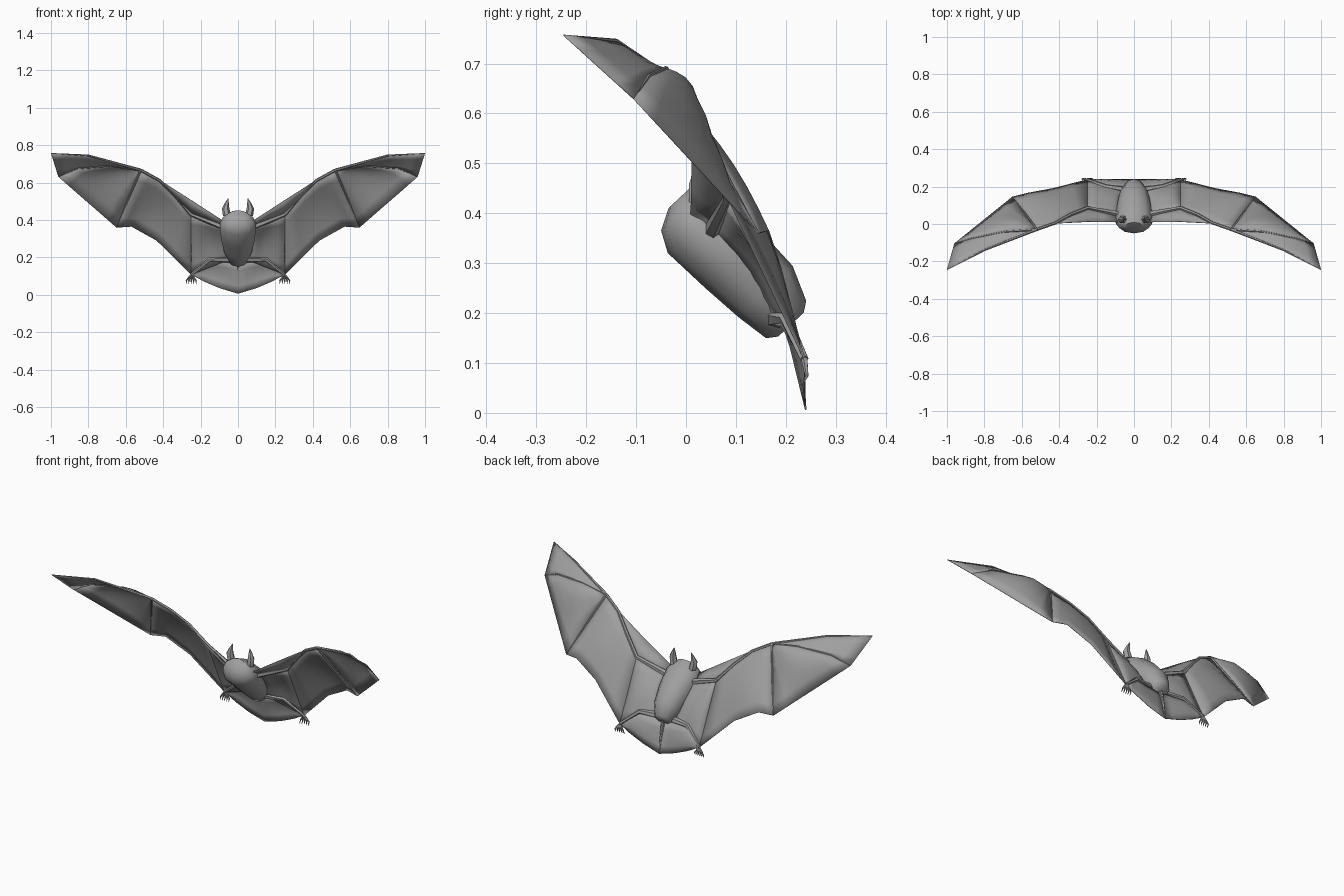
import bpy, bmesh, math
from mathutils import Vector as V

if "Cube" in bpy.data.objects:
    bpy.data.objects.remove(bpy.data.objects["Cube"])

grey = bpy.data.materials.new("bat grey")
grey.diffuse_color = (0.35, 0.35, 0.35, 1)
grey.use_nodes = True
grey.node_tree.nodes["Principled BSDF"].inputs["Base Color"].default_value = grey.diffuse_color


def finish(name, bm, mirror=True, thick=0, angle=40):
    bmesh.ops.remove_doubles(bm, verts=bm.verts, dist=0.0003)
    bmesh.ops.recalc_face_normals(bm, faces=bm.faces)
    me = bpy.data.meshes.new(name)
    bm.to_mesh(me)
    bm.free()
    ob = bpy.data.objects.new(name, me)
    bpy.context.collection.objects.link(ob)
    me.materials.append(grey)
    if thick:
        m = ob.modifiers.new("thickness", "SOLIDIFY")
        m.thickness = thick
        m.offset = 0
    if mirror:
        m = ob.modifiers.new("mirror", "MIRROR")
        m.use_clip = True
    bpy.ops.object.select_all(action='DESELECT')
    ob.select_set(True)
    bpy.context.view_layer.objects.active = ob
    bpy.ops.object.shade_smooth_by_angle(angle=math.radians(angle))
    return ob


def along(pts, t):
    """Point at fraction t of a polyline with evenly weighted segments."""
    f = t * (len(pts) - 1)
    i = min(int(f), len(pts) - 2)
    return V(pts[i]).lerp(V(pts[i + 1]), f - i)


def loft(bm, rings, closed=True, caps=False):
    vs = [[bm.verts.new(p) for p in r] for r in rings]
    n = len(vs[0])
    for a, b in zip(vs, vs[1:]):
        for i in range(n if closed else n - 1):
            j = (i + 1) % n
            bm.faces.new((a[i], a[j], b[j], b[i]))
    if caps:
        bm.faces.new(vs[0])
        bm.faces.new(vs[-1])


def membrane(name, edge_a, edge_b, bulge=(0, 0, 0), nu=6, nv=6, end=False):
    """Thin skin stretched between two polylines, with an optional camber."""
    bm = bmesh.new()
    rows = []
    for i in range(nu + 1):
        u = i / nu
        a, b = along(edge_a, u), along(edge_b, u)
        k = u if end else math.sin(math.pi * u)
        rows.append([a.lerp(b, j / nv) + V(bulge) * k * math.sin(math.pi * j / nv)
                     for j in range(nv + 1)])
    loft(bm, rows, closed=False)
    return finish(name, bm, thick=0.003, angle=30)


def tube(bm, pts, radii, sides=6):
    pts = [V(p) for p in pts]
    rings = []
    for i, p in enumerate(pts):
        d = (pts[min(i + 1, len(pts) - 1)] - pts[max(i - 1, 0)]).normalized()
        x = d.cross(V((0.3, 1, 0.2))).normalized()
        y = d.cross(x)
        rings.append([p + radii[i] * (x * math.cos(a) + y * math.sin(a))
                      for a in (2 * math.pi * k / sides for k in range(sides))])
    loft(bm, rings, caps=True)


def bone(name, pts, radii):
    bm = bmesh.new()
    tube(bm, pts, radii)
    return finish(name, bm)


# Body and head: one tapered form along a tilted axis
# (distance along, height across, half depth, half width)
bm = bmesh.new()
rings = []
for s, n, h, w in [(-.325, .285, .03, .05), (-.302, .27, .057, .083),
                   (-.26, .268, .076, .102), (-.16, .279, .08, .093),
                   (-.07, .283, .075, .078), (0, .275, .055, .052),
                   (.014, .275, .035, .03)]:
    ring = []
    for k in range(10):
        a = 2 * math.pi * (k + .5) / 10
        m = n + h * math.sin(a) / math.sin(math.radians(90))
        ring.append((w * math.cos(a), .68 * s + .73 * m, -.73 * s + .68 * m))
    rings.append(ring)
loft(bm, rings, caps=True)
finish("body", bm, mirror=False, angle=45)

# Ears: flattened pointed shells
bm = bmesh.new()
loft(bm, [[(cx + rx * math.cos(a), cy + ry * math.sin(a), z)
           for a in (math.pi / 3 * k for k in range(6))]
          for cx, cy, z, rx, ry in [(.058, .025, .42, .022, .022), (.066, .022, .46, .02, .018),
                                    (.06, .026, .49, .011, .01), (.053, .03, .515, .001, .001)]], caps=True)
finish("ears", bm)

# Wing landmarks
shoulder, elbow = (.07, .05, .36), (.25, .085, .43)
wrist, tip = (.52, -.03, .667), (1, -.245, .757)
ankle, knee, hip = (.25, .237, .108), (.15, .2, .19), (.04, .18, .19)
forearm = [elbow, (.34, .05, .535), (.42, .005, .612), wrist]
finger_a = [wrist, (.8, -.14, .745), tip]
finger_b = [wrist, (.68, -.04, .69), (.86, -.075, .675), (.96, -.105, .63)]
finger_c = [wrist, (.585, .06, .515), (.65, .145, .36)]

# Wing skins
membrane("shoulder_skin", [(.08, .01, .395), (.25, .012, .505), (.42, .003, .614)],
         [shoulder, elbow, (.42, .005, .612)], nu=4, nv=2)
membrane("inner_wing_skin", [shoulder, (.06, .12, .28), hip], [elbow, (.25, .16, .27), ankle],
         (0, .02, .015), nu=6, nv=4)
membrane("middle_wing_skin", forearm, [ankle, (.435, .19, .29), (.57, .165, .365), (.65, .145, .36)],
         (0, .012, .008))
membrane("outer_wing_skin", finger_c, finger_b, (.01, .02, .03), nv=6)
membrane("wing_tip_skin", finger_b, finger_a, (0, .015, -.01), nu=6, nv=4)

# Leg and tail skin, closing on the centre line
membrane("tail_skin", [(0, .2, .17), (.08, .195, .185), knee, ankle],
         [(0, .24, .006), (.1, .238, .036), (.18, .238, .07), ankle], (0, .015, 0), nu=6, nv=4)

# Arm, finger and leg bones
bone("arm", [shoulder, elbow] + forearm[1:], [.018, .011, .009, .008, .008])
bone("leading_finger", finger_a, [.008, .005, .001])
bone("middle_finger", finger_b, [.007, .005, .004, .001])
bone("rear_finger", finger_c, [.007, .005, .001])
bone("leg", [hip, knee, ankle], [.02, .013, .009])
bone("tail", [(0, .2, .19), (0, .225, .1), (0, .24, .006)], [.012, .006, .001])

# Feet: five curled toes each
bm = bmesh.new()
for k in range(5):
    d = (k - 2) * .011
    tube(bm, [(.245, .237, .11), (.25 + d * .7, .24, .09),
              (.25 + d * 1.2, .242, .075), (.25 + d * 1.2, .234, .058)],
         [.007, .005, .004, .001], 5)
finish("feet", bm)
